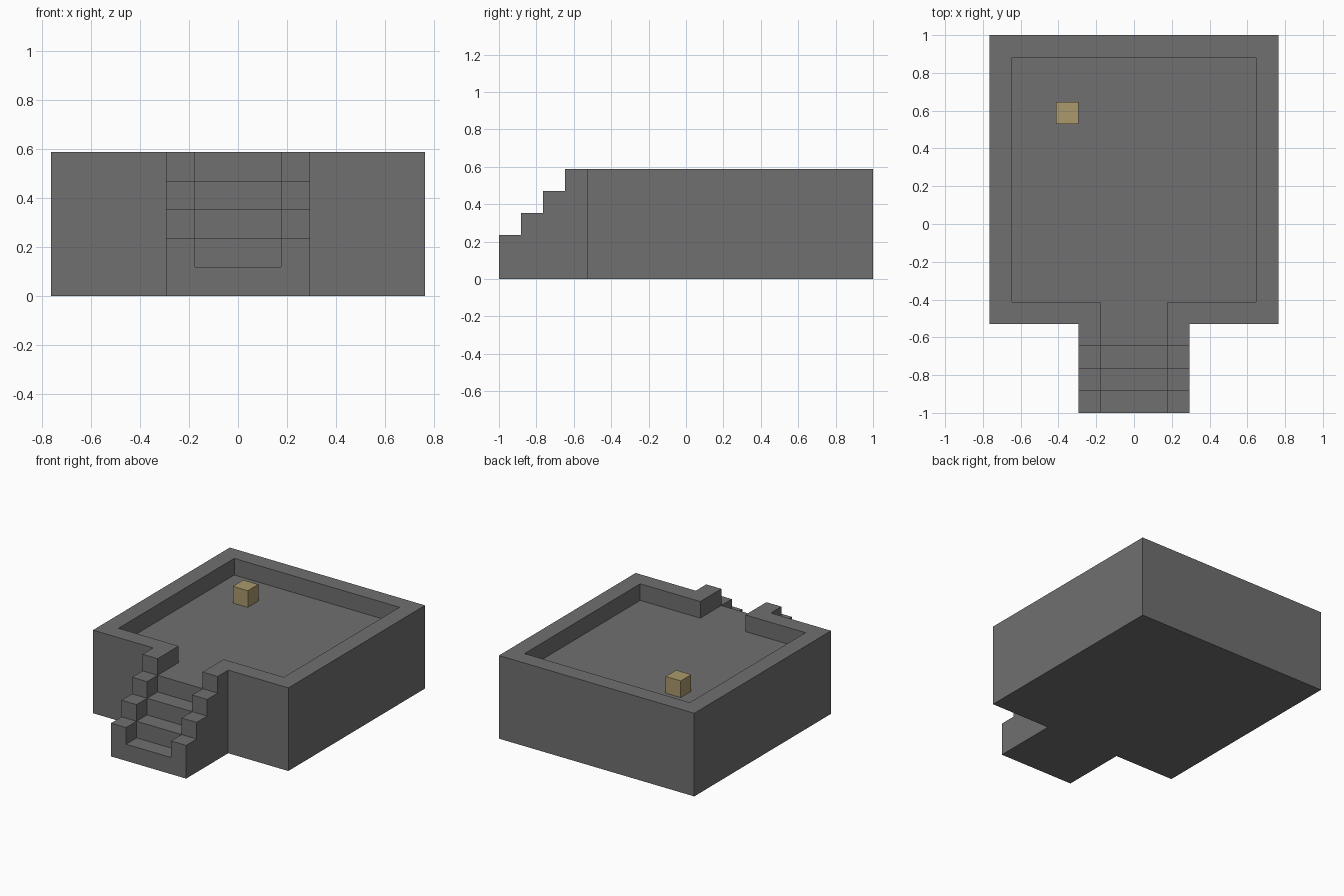
import bpy
import bmesh
from mathutils import Vector

cube = bpy.data.objects.get("Cube")
if cube:
    bpy.data.objects.remove(cube, do_unlink=True)

U = 2 / 17                           # one block
ORIGIN = Vector((-6.5, -8.5, 0))     # front left corner of the plan, in blocks


def material(name, rgb):
    mat = bpy.data.materials.new(name)
    mat.use_nodes = True
    mat.diffuse_color = (*rgb, 1)
    mat.node_tree.nodes["Principled BSDF"].inputs["Base Color"].default_value = (*rgb, 1)
    return mat


def build(name, heights, mat, base=0):
    """Solid of block columns, with flush faces merged into clean planes."""
    bm = bmesh.new()

    def filled(x, y, z):
        return base <= z < heights.get((x, y), base)

    for (x, y), top in heights.items():
        for z in range(base, top):
            cell = Vector((x, y, z))
            middle = cell + Vector((.5, .5, .5))
            for axis in range(3):
                for sign in (-1, 1):
                    n = Vector((0, 0, 0))
                    n[axis] = sign
                    if filled(*(int(c) for c in cell + n)):
                        continue
                    a = Vector((0, 0, 0))
                    a[(axis + 1) % 3] = .5
                    b = n.cross(a)
                    c = middle + n / 2
                    corners = (c - a - b, c + a - b, c + a + b, c - a + b)
                    bm.faces.new([bm.verts.new((p + ORIGIN) * U) for p in corners])
    bmesh.ops.remove_doubles(bm, verts=bm.verts, dist=U / 100)
    bmesh.ops.dissolve_limit(bm, angle_limit=0.01, verts=bm.verts, edges=bm.edges)
    bmesh.ops.recalc_face_normals(bm, faces=bm.faces)
    mesh = bpy.data.meshes.new(name)
    bm.to_mesh(mesh)
    bm.free()
    mesh.materials.append(mat)
    obj = bpy.data.objects.new(name, mesh)
    bpy.context.collection.objects.link(obj)


def fill(plan, xs, ys, height):
    for x in range(*xs):
        for y in range(*ys):
            plan[x, y] = height


stone = material("grey stone", (0.16, 0.16, 0.16))
sand = material("sandy tan", (0.40, 0.32, 0.15))

terrace = {}
# Parapet, sunken floor and the gap in the front wall
fill(terrace, (0, 13), (4, 17), 5)
fill(terrace, (1, 12), (5, 16), 4)
fill(terrace, (5, 8), (4, 5), 4)
# Stairs, each tread one block below its side walls
for step in range(4):
    fill(terrace, (4, 9), (step, step + 1), step + 2)
    fill(terrace, (5, 8), (step, step + 1), step + 1)
build("terrace_with_stairs", terrace, stone)

# Small block standing on the floor
build("small_block", {(3, 13): 5}, sand, base=4)
